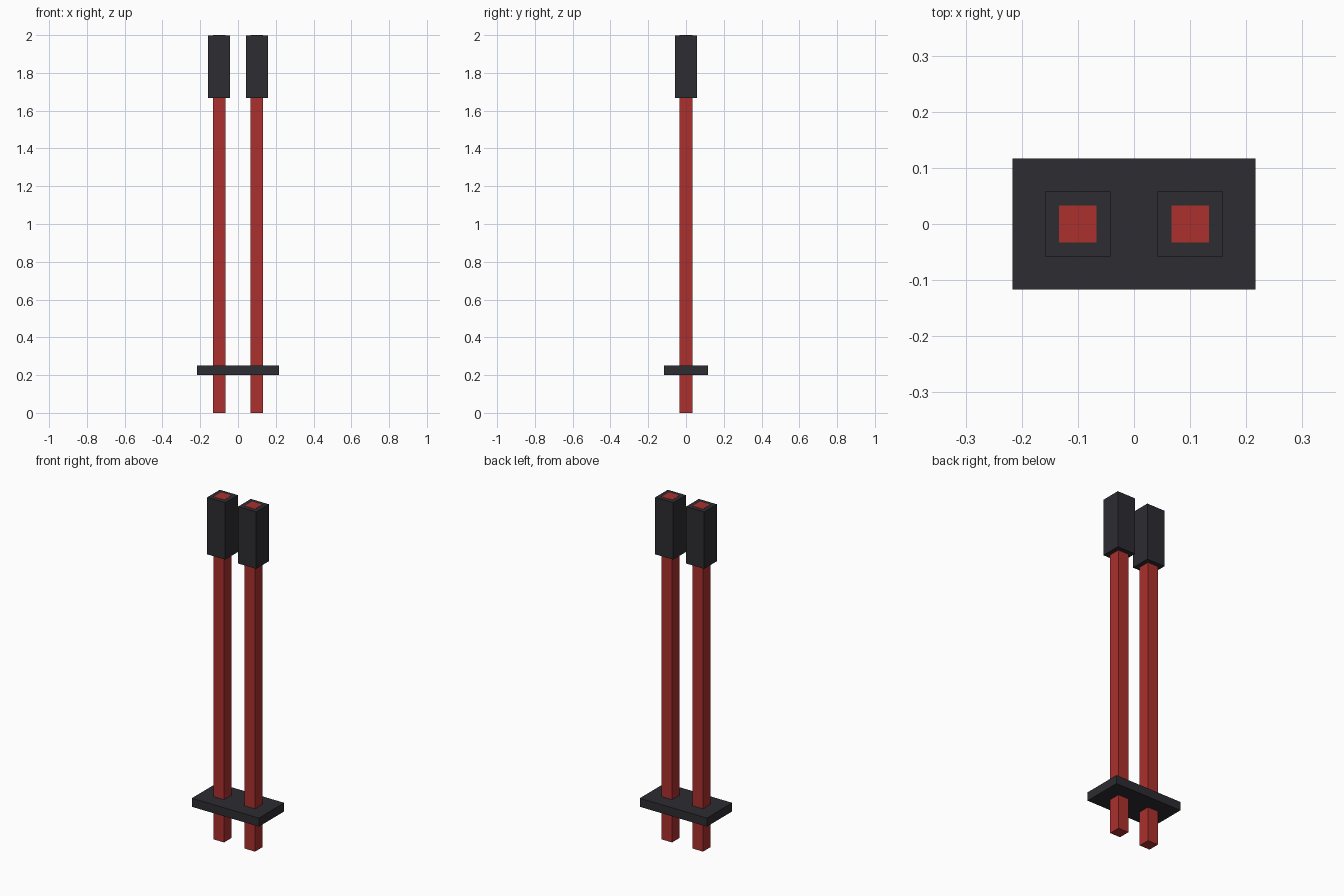
import bpy

if "Cube" in bpy.data.objects:
    bpy.data.objects.remove(bpy.data.objects["Cube"])


def material(name, rgb):
    m = bpy.data.materials.new(name)
    m.diffuse_color = (*rgb, 1)
    m.use_nodes = True
    m.node_tree.nodes["Principled BSDF"].inputs["Base Color"].default_value = m.diffuse_color
    return m


RED = material("red", (0.41, 0.03, 0.026))
BLACK = material("black", (0.026, 0.025, 0.031))


def box(name, x, half_x, half_y, z0, z1, mat):
    bpy.ops.mesh.primitive_cube_add(size=2, location=(x, 0, (z0 + z1) / 2))
    ob = bpy.context.object
    ob.name = name
    ob.scale = (half_x, half_y, (z1 - z0) / 2)
    bpy.ops.object.transform_apply(location=False, rotation=False, scale=True)
    ob.data.materials.append(mat)
    return ob


# Two square poles, each with a grip sleeve that leaves the pole end showing
for side, x in (("left", -0.1), ("right", 0.1)):
    box(f"{side}_pole", x, 0.0333, 0.0333, 0, 2, RED)
    box(f"{side}_grip", x, 0.0583, 0.0583, 1.6667, 1.999, BLACK)

# Foot plate pierced by both poles
box("foot_plate", 0, 0.2167, 0.1167, 0.2, 0.25, BLACK)
